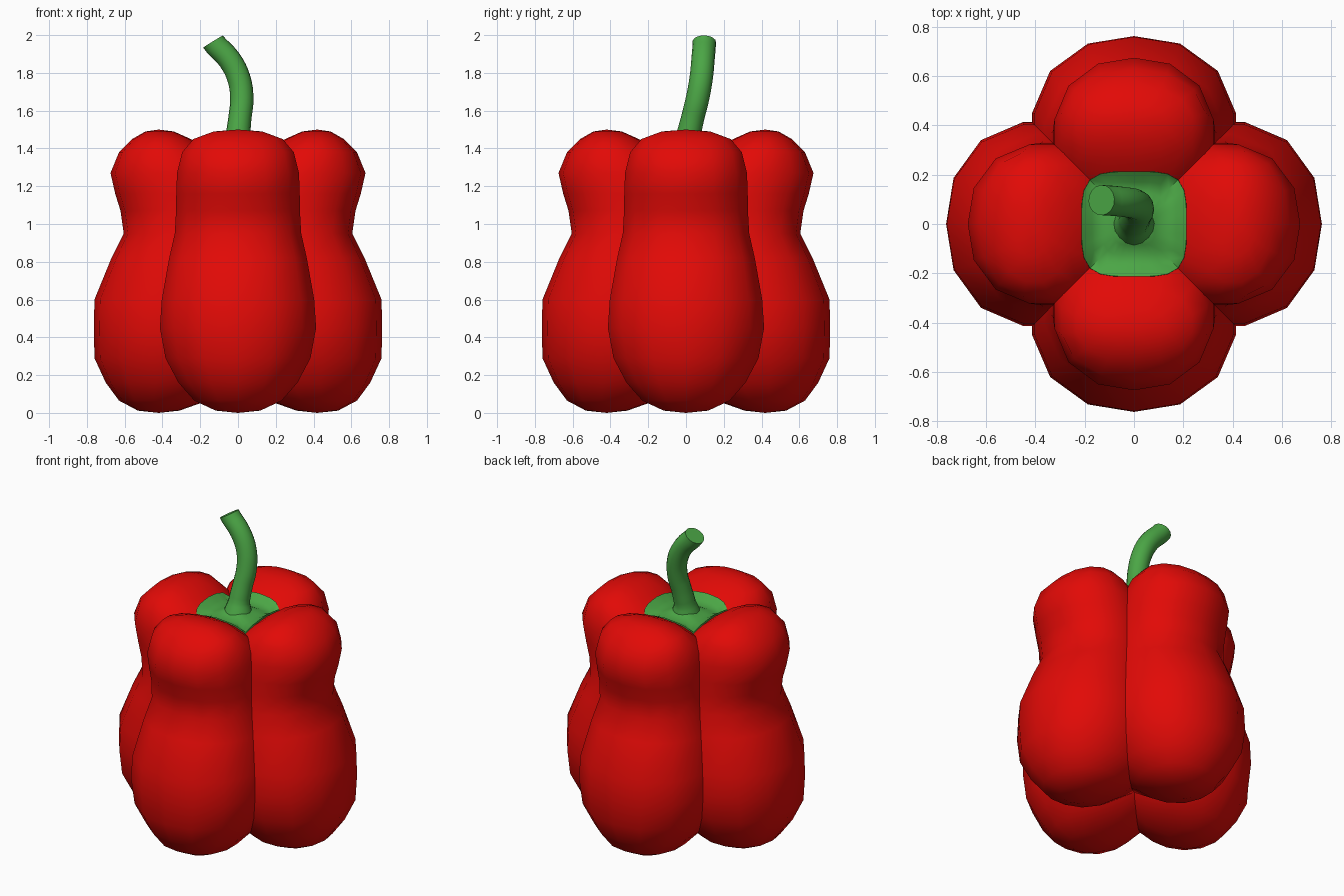
import bpy, bmesh, math
from mathutils import Vector
from mathutils.bvhtree import BVHTree

if "Cube" in bpy.data.objects:
    bpy.data.objects.remove(bpy.data.objects["Cube"])


def material(name, color):
    m = bpy.data.materials.new(name)
    m.diffuse_color = color
    m.use_nodes = True
    m.node_tree.nodes["Principled BSDF"].inputs["Base Color"].default_value = m.diffuse_color
    return m


RED = material("pepper_red", (0.76, 0.003, 0.002, 1))
GREEN = material("stem_green", (0.07, 0.38, 0.06, 1))


def finish(ob, mat, angle):
    ob.data.materials.clear()
    ob.data.materials.append(mat)
    bpy.ops.object.select_all(action='DESELECT')
    ob.select_set(True)
    bpy.context.view_layer.objects.active = ob
    bpy.ops.object.shade_smooth_by_angle(angle=math.radians(angle))


def add_mesh(name, bm, mat, angle=60):
    bmesh.ops.recalc_face_normals(bm, faces=bm.faces)
    me = bpy.data.meshes.new(name)
    bm.to_mesh(me)
    ob = bpy.data.objects.new(name, me)
    bpy.context.collection.objects.link(ob)
    finish(ob, mat, angle)
    return ob


def bridge(bm, a, b):
    n = len(a)
    for i in range(n):
        bm.faces.new((a[i], a[(i + 1) % n], b[(i + 1) % n], b[i]))


def rounded(a, power):
    """Point on a unit superellipse in direction a."""
    c, s = math.cos(a), math.sin(a)
    r = (abs(c) ** power + abs(s) ** power) ** (-1 / power)
    return r * c, r * s


# Lobe rings: height, outer reach, inner reach, half width
LOBE = [(0.012, 0.53, 0.31, 0.12), (0.065, 0.63, 0.16, 0.235),
        (0.16, 0.70, 0.02, 0.32), (0.29, 0.76, -0.04, 0.39),
        (0.45, 0.763, -0.04, 0.42), (0.60, 0.76, -0.04, 0.41),
        (0.82, 0.67, -0.02, 0.37), (0.95, 0.605, 0.0, 0.34),
        (1.07, 0.622, 0.0, 0.333), (1.16, 0.65, 0.0, 0.332),
        (1.27, 0.675, 0.03, 0.328), (1.38, 0.63, 0.15, 0.30),
        (1.45, 0.56, 0.25, 0.24), (1.49, 0.49, 0.34, 0.13)]
SEG = 14


def add_lobe(bm, turn):
    def place(r, t, z):
        return bm.verts.new((r * math.cos(turn) - t * math.sin(turn),
                             r * math.sin(turn) + t * math.cos(turn), z))
    rings = []
    for z, out, inn, w in LOBE:
        c, d = (out + inn) / 2, (out - inn) / 2
        ring = []
        for i in range(SEG):
            u, v = rounded(2 * math.pi * i / SEG, 2.25)
            ring.append(place(c + d * u, w * v, z))
        rings.append(ring)
    for a, b in zip(rings, rings[1:]):
        bridge(bm, a, b)
    for ring, z in ((rings[0], 0.0), (rings[-1], 1.5)):
        tip = place(0.42, 0, z)
        for i in range(SEG):
            bm.faces.new((ring[i], ring[(i + 1) % SEG], tip))


# Body: four bulging lobes around the axis
all_lobes = bmesh.new()
for k, side in enumerate(("right", "back", "left", "front")):
    bm = bmesh.new()
    add_lobe(bm, k * math.pi / 2)
    add_mesh("lobe_" + side, bm, RED, 80)
    add_lobe(all_lobes, k * math.pi / 2)
tree = BVHTree.FromBMesh(all_lobes)

# Calyx: rounded-square cap draped over the lobes, rising to the stem
bm = bmesh.new()
N = 32
prev = None
for f in (0.2, 0.4, 0.6, 0.8, 1.0, 1.01):
    ring = []
    for i in range(N):
        u, v = rounded(2 * math.pi * i / N, 4)
        p = Vector((f * 0.213 * u, f * 0.213 * v, 3))
        hit = tree.ray_cast(p, Vector((0, 0, -1)))[0]
        ground = hit.z if hit else 1.3
        dome = 1.35 + 0.1 * (1 - min(f, 1)) ** 1.1
        z = max(ground + 0.012, dome) if f <= 1 else ground - 0.03
        ring.append(bm.verts.new((p.x, p.y, z)))
    if prev:
        bridge(bm, prev, ring)
    else:
        bm.faces.new(ring)
    prev = ring
add_mesh("calyx", bm, GREEN, 60)

# Stem: bent tube flaring at its base
PATH = [(0, 0, 1.39, 1.4), (0, 0.012, 1.46, 1.03), (0.01, 0.035, 1.56, 0.97),
        (0.02, 0.06, 1.66, 0.98), (0.005, 0.08, 1.77, 0.98),
        (-0.045, 0.09, 1.87, 0.98), (-0.132, 0.097, 1.966, 0.98)]
cu = bpy.data.curves.new("stem", 'CURVE')
cu.dimensions = '3D'
cu.bevel_depth = 0.063
cu.bevel_resolution = 6
cu.use_fill_caps = True
cu.resolution_u = 4
sp = cu.splines.new('BEZIER')
sp.bezier_points.add(len(PATH) - 1)
for bp, (x, y, z, r) in zip(sp.bezier_points, PATH):
    bp.co = (x, y, z)
    bp.radius = r
    bp.handle_left_type = bp.handle_right_type = 'AUTO'
# Tilt the cut end so the tip matches a slanted slice
sp.bezier_points[-1].handle_left_type = 'FREE'
sp.bezier_points[-1].handle_left = (-0.11, 0.096, 1.93)
stem = bpy.data.objects.new("stem", cu)
bpy.context.collection.objects.link(stem)
bpy.ops.object.select_all(action='DESELECT')
stem.select_set(True)
bpy.context.view_layer.objects.active = stem
bpy.ops.object.convert(target='MESH')
finish(bpy.context.view_layer.objects.active, GREEN, 40)
